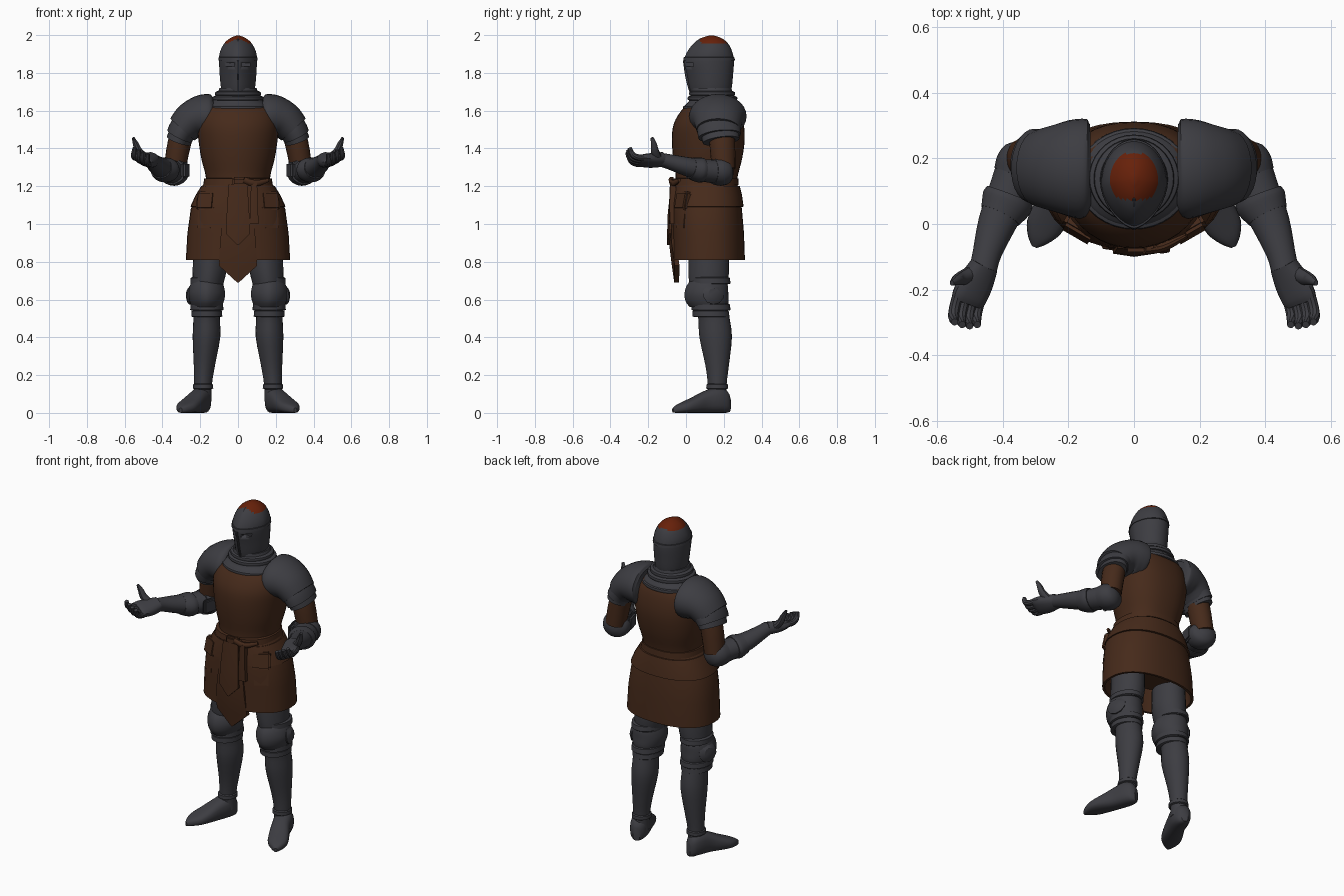
import bpy, bmesh, math
from mathutils import Vector, Matrix


def material(name, rgb):
    m = bpy.data.materials.new(name)
    m.diffuse_color = (*rgb, 1)
    return m


STEEL = material("dark steel", (0.046, 0.046, 0.054))
LEATHER = material("brown leather", (0.061, 0.023, 0.0105))
RED = material("rust red", (0.135, 0.015, 0.003))
X, Y, Z = Vector((1, 0, 0)), Vector((0, 1, 0)), Vector((0, 0, 1))


def finish(name, bm, mat, mirror=False, angle=35):
    bmesh.ops.recalc_face_normals(bm, faces=bm.faces)
    me = bpy.data.meshes.new(name)
    bm.to_mesh(me)
    bm.free()
    me.materials.append(mat)
    for p in me.polygons:
        p.use_smooth = True
    me.set_sharp_from_angle(angle=math.radians(angle))
    ob = bpy.data.objects.new(name, me)
    bpy.context.collection.objects.link(ob)
    if mirror:
        ob.modifiers.new("Mirror", 'MIRROR')
    return ob


def spline(rows, k):
    out = []
    for i in range(len(rows) - 1):
        a, b, c, d = (rows[max(i - 1, 0)], rows[i], rows[i + 1], rows[min(i + 2, len(rows) - 1)])
        for j in range(k):
            t = j / k
            out.append([0.5 * (2 * q + (r - p) * t + (2 * p - 5 * q + 4 * r - s) * t * t
                               + (3 * q - p - 3 * r + s) * t ** 3) for p, q, r, s in zip(a, b, c, d)])
    return out + [list(rows[-1])]


def tube(name, rows, mat, up=Z, normal=None, n=20, p=2, pf=None, sub=3, mirror=False):
    """Loft of superellipse sections; a row is x, y, z, side radius, up radius."""
    rows = spline(rows, sub)
    pts = [Vector(r[:3]) for r in rows]
    bm = bmesh.new()
    rings = []
    for i, r in enumerate(rows):
        t = normal or (pts[min(i + 1, len(pts) - 1)] - pts[max(i - 1, 0)])
        t = t.normalized()
        s = t.cross(up).normalized()
        u = s.cross(t)
        ring = []
        for j in range(n):
            a = 2 * math.pi * j / n
            ca, sa = math.cos(a), math.sin(a)
            e = 2 / (pf if pf and sa < -1e-6 else p)
            ring.append(bm.verts.new(pts[i] + s * (r[3] * math.copysign(abs(ca) ** e, ca))
                                     + u * (r[4] * math.copysign(abs(sa) ** e, sa))))
        rings.append(ring)
    for a, b in zip(rings, rings[1:]):
        for j in range(n):
            bm.faces.new((a[j], a[(j + 1) % n], b[(j + 1) % n], b[j]))
    bm.faces.new(rings[0][::-1])
    bm.faces.new(rings[-1])
    return finish(name, bm, mat, mirror)


def upright(name, rows, mat, x=0, **kw):
    """Vertical loft; a row is z, y, x radius, y radius."""
    return tube(name, [(x, y, z, rx, ry) for z, y, rx, ry in rows], mat, up=Y, normal=Z, n=36, **kw)


def plate(name, rows, thick, mat, x0=0.0, k=0.15):
    """Hanging creased panel; a row is z, half width, y."""
    bm = bmesh.new()
    g = [[[bm.verts.new((x0 + w * c, y + k * w * abs(c) + d, z)) for c in (-1, 0, 1)]
          for z, w, y in rows] for d in (0, thick)]
    for side in g:
        for a, b in zip(side, side[1:]):
            for c in (0, 1):
                bm.faces.new((a[c], a[c + 1], b[c + 1], b[c]))
    bmesh.ops.bridge_loops(bm, edges=[e for e in bm.edges if e.is_boundary])
    return finish(name, bm, mat)


def box(name, loc, size, rot, mat, bevel=0.01, mirror=True):
    bm = bmesh.new()
    bmesh.ops.create_cube(bm, size=1)
    bmesh.ops.scale(bm, vec=size, verts=bm.verts)
    if bevel:
        bmesh.ops.bevel(bm, geom=bm.edges[:], offset=bevel, segments=2, affect='EDGES')
    m = Matrix.Translation(loc) @ Matrix.Rotation(rot[2], 4, 'Z') @ Matrix.Rotation(rot[0], 4, 'X')
    bmesh.ops.transform(bm, matrix=m, verts=bm.verts)
    return finish(name, bm, mat, mirror)


# torso and skirt
upright("torso", [(1.2, .105, .168, .16), (1.26, .11, .172, .165), (1.35, .115, .195, .183),
                  (1.45, .118, .21, .193), (1.53, .12, .215, .185), (1.6, .13, .195, .155),
                  (1.65, .14, .13, .11)], LEATHER, p=2.4, pf=2.0)
upright("skirt", [(.95, .12, .25, .165), (.81, .12, .262, .178), (.81, .12, .276, .192),
                  (.95, .117, .268, .19), (1.08, .11, .25, .186), (1.16, .107, .215, .176),
                  (1.22, .105, .178, .166)], LEATHER, p=2.3, sub=1)
upright("hip_band", [(1.09, .112, .24, .18), (1.092, .114, .252, .191), (1.15, .112, .226, .185),
                     (1.2, .11, .195, .175), (1.2, .11, .16, .15)], LEATHER, p=2.3, sub=1)
upright("belt", [(1.205, .105, .17, .16), (1.207, .105, .184, .174), (1.24, .106, .179, .171),
                 (1.243, .106, .165, .155)], LEATHER, p=2.3, sub=1)

# front panels, belt knot and pouches
plate("tabard", [(1.2, .06, -.07), (1.05, .08, -.085), (.9, .095, -.09), (.78, .102, -.075),
                 (.69, .004, -.062)], .025, LEATHER)
plate("tabard_overlay", [(1.21, .05, -.08), (1.05, .06, -.097), (.95, .064, -.1),
                         (.89, .004, -.1)], .02, LEATHER)
plate("belt_end", [(1.22, .016, -.085), (1.1, .02, -.09), (1.0, .024, -.088)], .03, LEATHER, x0=.085)
box("belt_knot", (.02, -.07, 1.225), (.1, .03, .045), (0, 0, 0), LEATHER, mirror=False)
tube("belt_loop", [(.03, -.08, 1.235, .012, .016), (.09, -.07, 1.215, .014, .018),
                   (.16, -.035, 1.232, .008, .01)], LEATHER, n=10)
box("pouch", (.165, -.005, 1.05), (.1, .05, .17), (-.12, .5, .52), LEATHER)
box("pouch_flap", (.163, -.01, 1.12), (.108, .055, .1), (-.2, .5, .52), LEATHER)

# collar
upright("gorget", [(1.58, .13, .165, .15), (1.625, .138, .165, .145), (1.65, .14, .135, .125),
                   (1.69, .137, .11, .112), (1.72, .135, .098, .105)], STEEL)
for z, y, rx, ry in ((1.615, .138, .172, .152), (1.665, .14, .135, .13), (1.69, .138, .12, .12)):
    upright("collar_roll", [(z - .014, y, rx - .02, ry - .02), (z - .008, y, rx, ry),
                            (z + .008, y, rx, ry), (z + .016, y, rx - .02, ry - .02)], STEEL, sub=2)

# helmet, with a red crown patch and eye slits
helmet = upright("helmet", [(1.675, .13, .078, .098), (1.72, .13, .09, .112), (1.79, .127, .097, .122),
                            (1.86, .122, .1, .132), (1.905, .125, .097, .122), (1.945, .13, .08, .1),
                            (1.97, .133, .06, .075), (1.988, .135, .034, .045), (1.998, .135, .006, .01)],
                 STEEL, pf=1.6)
helmet.data.materials.append(RED)
for f in helmet.data.polygons:
    f.material_index = int(f.center.z > 1.956 and .075 < f.center.y < .215)
slit = box("slit_cutter", (.05, -.02, 1.843), (.065, .12, .018), (0, 0, 0), STEEL, bevel=0)
slit.hide_render = True
slit.display_type = 'WIRE'
cut = helmet.modifiers.new("Slits", 'BOOLEAN')
cut.object, cut.operation, cut.solver = slit, 'DIFFERENCE', 'EXACT'
upright("brow_band", [(1.862, .122, .09, .12), (1.866, .122, .103, .137), (1.882, .122, .102, .135),
                      (1.888, .124, .09, .115)], STEEL, pf=1.6, sub=1)
tube("crown_ridge", [(0, .02, 1.91, .004, .006), (0, .055, 1.962, .005, .006), (0, .08, 1.98, .004, .005)],
     STEEL, up=X, n=8)
tube("visor_ridge", [(0, -.008, 1.865, .006, .008), (0, .006, 1.77, .006, .008),
                     (0, .032, 1.68, .006, .008)], STEEL, up=Y, n=8)

# shoulders: overlapping plates
tube("shoulder_cap", [(.132, .168, 1.57, .1, .135), (.145, .168, 1.57, .114, .149),
                      (.165, .169, 1.57, .118, .152), (.2, .17, 1.565, .114, .146),
                      (.25, .17, 1.545, .1, .13), (.295, .17, 1.5, .086, .115)],
     STEEL, up=Y, n=28, mirror=True)
tube("shoulder_plate", [(.25, .172, 1.54, .085, .115), (.29, .174, 1.5, .077, .115),
                        (.31, .178, 1.465, .072, .113)], STEEL, up=Y, n=28, mirror=True)
tube("shoulder_lower_plate", [(.28, .178, 1.51, .07, .1), (.303, .182, 1.47, .066, .1),
                              (.315, .186, 1.44, .066, .098)], STEEL, up=Y, n=28, mirror=True)

# arms
tube("upper_arm", [(.27, .19, 1.55, .06, .065), (.31, .192, 1.43, .062, .068),
                   (.335, .2, 1.29, .058, .062)], LEATHER, up=Y, mirror=True)
tube("forearm", [(.325, .235, 1.275, .045, .045), (.335, .205, 1.275, .07, .063),
                 (.375, .1, 1.283, .068, .06), (.418, 0, 1.305, .058, .05),
                 (.448, -.09, 1.33, .044, .04), (.46, -.14, 1.342, .042, .036)], STEEL, mirror=True)
tube("elbow_guard", [(.322, .245, 1.28, .02, .02), (.328, .225, 1.278, .066, .062),
                     (.338, .185, 1.277, .082, .075), (.352, .145, 1.278, .078, .068)], STEEL, mirror=True)
tube("gauntlet_cuff", [(.378, .09, 1.285, .074, .064), (.388, .065, 1.287, .079, .066),
                       (.408, .025, 1.296, .064, .056)], STEEL, mirror=True)
box("elbow_wing", (.28, .13, 1.285), (.025, .1, .085), (0, 0, .25), STEEL)

# hands, palm up with the thumb outside
TILT = Vector((-.42, 0, .9))
tube("palm", [(.455, -.125, 1.342, .042, .036), (.48, -.175, 1.337, .054, .034),
              (.503, -.225, 1.338, .056, .026), (.51, -.245, 1.34, .05, .016)], STEEL, up=TILT, p=2.5,
     n=16, mirror=True)
for i in range(4):
    o = Vector((.023, .004, .011)) * (i - 1.5)
    reach = (-.004, .004, .004, 0)[i]
    tube("finger", [(x + o.x, y - reach * q + o.y, z + o.z, r, r) for x, y, z, r, q in
                    ((.5, -.215, 1.337, .017, 0), (.512, -.26, 1.336, .017, 1),
                     (.516, -.29, 1.352, .016, 1), (.512, -.305, 1.387, .011, 1))],
         STEEL, up=TILT, n=10, mirror=True)
tube("thumb", [(.49, -.15, 1.345, .024, .026), (.525, -.165, 1.385, .02, .022),
               (.54, -.17, 1.42, .016, .017), (.555, -.18, 1.457, .007, .008)], STEEL, up=Y, n=10, mirror=True)

# legs
LX = .165
tube("leg", [(.185, .165, .06, .046, .05), (.185, .165, .15, .047, .05), (.178, .165, .25, .056, .062),
             (.167, .157, .4, .073, .086), (.166, .148, .5, .07, .083), (.165, .13, .58, .072, .085),
             (.16, .12, .67, .08, .1), (.15, .12, .76, .09, .108), (.147, .12, .88, .088, .105)],
     STEEL, up=Y, normal=Z, n=24, pf=1.8, mirror=True)
upright("knee_guard", [(.56, .12, .078, .1), (.59, .112, .09, .114), (.63, .108, .097, .116),
                       (.67, .112, .09, .11), (.7, .118, .078, .095)], STEEL, x=LX, pf=1.7, mirror=True)
for z, r in ((.525, 0), (.56, .006), (.7, .006)):
    upright("knee_lame", [(z - .018, .135, .074 + r, .09 + r), (z - .014, .132, .082 + r, .098 + r),
                          (z + .014, .13, .08 + r, .096 + r), (z + .02, .13, .07 + r, .085 + r)],
            STEEL, x=LX, sub=1, mirror=True)
tube("knee_wing", [(.235, .14, .625, .05, .05), (.25, .145, .628, .055, .06), (.265, .15, .63, .03, .035)],
     STEEL, up=Y, n=10, sub=1, mirror=True)
tube("ankle_band", [(.185, .165, .125, .045, .05), (.185, .165, .13, .054, .058), (.185, .165, .15, .053, .057),
                    (.185, .165, .155, .045, .05)], STEEL, up=Y, normal=Z, sub=1, mirror=True)

# feet, turned outwards
tube("foot", [(.176, .23, .045, .02, .04), (.182, .21, .06, .042, .06), (.195, .165, .068, .054, .068),
              (.22, .1, .058, .053, .058), (.25, .04, .042, .058, .042), (.275, -.01, .03, .055, .03),
              (.294, -.048, .021, .032, .021), (.304, -.07, .014, .008, .012)],
     STEEL, normal=Vector((.4, -.92, 0)), p=2.6, mirror=True)
